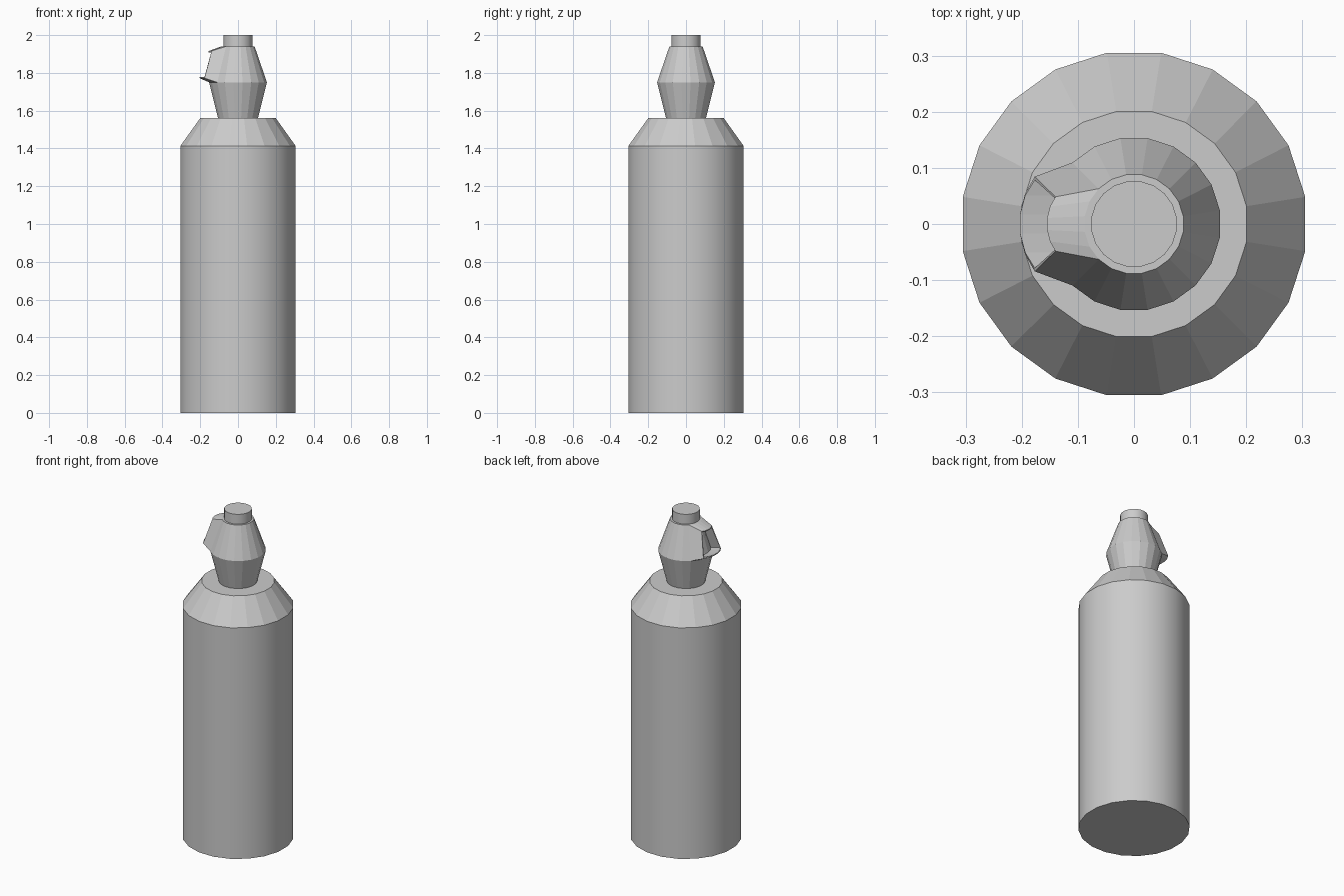
import bpy, bmesh
from math import cos, sin, pi

if "Cube" in bpy.data.objects:
    bpy.data.objects.remove(bpy.data.objects["Cube"])

SIDES = 20


def lathe(bm, profile):
    """Revolve (radius, z) pairs; returns vertex rings and face bands, with capped top."""
    rings = [[bm.verts.new((r * cos((i + 0.5) * 2 * pi / SIDES),
                            r * sin((i + 0.5) * 2 * pi / SIDES), z))
              for i in range(SIDES)] for r, z in profile]
    bands = []
    for a, b in zip(rings, rings[1:]):
        bands.append([bm.faces.new((a[i], a[(i + 1) % SIDES], b[(i + 1) % SIDES], b[i]))
                      for i in range(SIDES)])
    bm.faces.new(rings[-1])
    return rings, bands


def finish(bm, name):
    bmesh.ops.recalc_face_normals(bm, faces=bm.faces)
    mesh = bpy.data.meshes.new(name)
    bm.to_mesh(mesh)
    bm.free()
    obj = bpy.data.objects.new(name, mesh)
    bpy.context.collection.objects.link(obj)
    return obj


# Bottle: smooth cylinder wall, faceted shoulder
bm = bmesh.new()
rings, bands = lathe(bm, [(0.309, 0), (0.309, 1.413), (0.203, 1.56)])
bm.faces.new(rings[0][::-1])
for f in bands[0]:
    f.smooth = True
finish(bm, "bottle")

# Cap: flared neck and tapered head
bm = bmesh.new()
rings, bands = lathe(bm, [(0.107, 1.56), (0.155, 1.75), (0.089, 1.94)])
bm.faces.new(rings[0][::-1])

# Spout: replace five head faces on the -x side with a hollow hood
cols = range(7, 13)
bmesh.ops.delete(bm, geom=[bands[1][i] for i in cols[:-1]], context='FACES_ONLY')
base = [rings[1][i] for i in cols] + [rings[2][i] for i in reversed(cols)]


def tip_point(v):
    low = v.co.z < 1.8
    x0, tip_x, z = (-0.153, -0.203, 1.772) if low else (-0.088, -0.155, 1.916)
    return tip_x + (v.co.x - x0) * 0.6, v.co.y * 0.77, z


def hood_loop(inset=0.0, depth=0.0):
    loop = []
    for v in base:
        x, y, z = tip_point(v)
        up = 1 if v.co.z < 1.8 else -1
        loop.append(bm.verts.new((x + depth, y * (1 - inset * 10),
                                  z + up * (inset - depth * 0.25))))
    return loop


loops = [base, hood_loop(), hood_loop(0.007), hood_loop(0.007, 0.065)]
for a, b in zip(loops, loops[1:]):
    for i in range(12):
        j = (i + 1) % 12
        bm.faces.new((a[i], a[j], b[j], b[i]))
inner = loops[-1]
for i in range(5):
    bm.faces.new((inner[i], inner[i + 1], inner[10 - i], inner[11 - i]))
finish(bm, "cap_with_spout")

# Button on top of the cap
bm = bmesh.new()
rings, bands = lathe(bm, [(0.077, 1.94), (0.077, 2.0)])
for f in bands[0]:
    f.smooth = True
finish(bm, "top_button")
